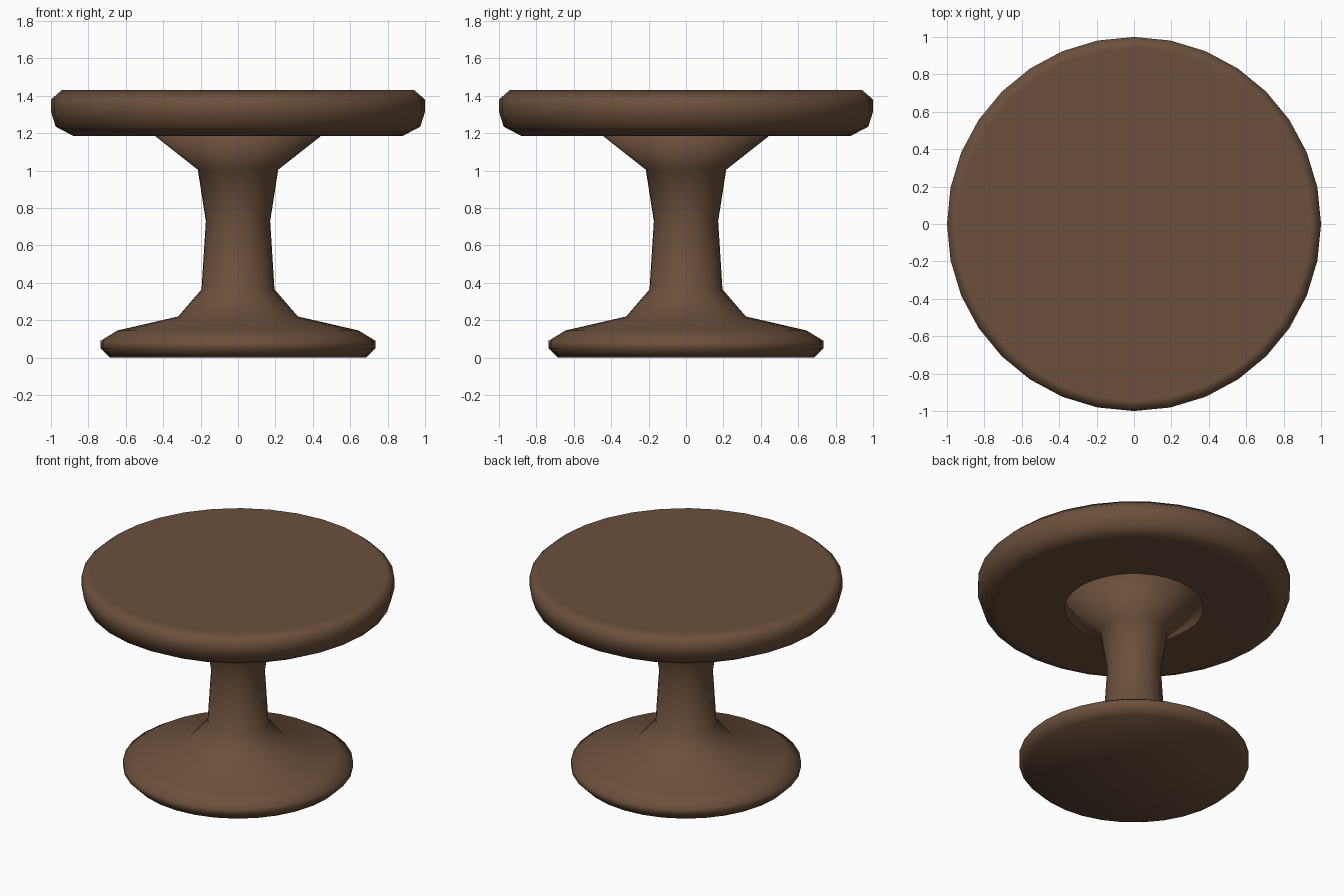
import bpy
import bmesh
from math import cos, sin, tau

SIDES = 32

cube = bpy.data.objects.get("Cube")
if cube:
    bpy.data.objects.remove(cube, do_unlink=True)

# Single dark wood colour
wood = bpy.data.materials.new("dark_brown_wood")
wood.use_nodes = True
colour = (0.15, 0.08, 0.045, 1)
wood.diffuse_color = colour
wood.node_tree.nodes["Principled BSDF"].inputs["Base Color"].default_value = colour


def lathe(name, profile):
    """Turn a bottom-to-top (radius, height) profile and cap both ends."""
    bm = bmesh.new()
    rings = [[bm.verts.new((r * cos(tau * i / SIDES), r * sin(tau * i / SIDES), z))
              for i in range(SIDES)] for r, z in profile]
    for low, high in zip(rings, rings[1:]):
        for i in range(SIDES):
            j = (i + 1) % SIDES
            bm.faces.new((low[i], low[j], high[j], high[i]))
    bm.faces.new(rings[0][::-1])
    bm.faces.new(rings[-1])
    for face in bm.faces:
        face.smooth = True
    mesh = bpy.data.meshes.new(name)
    bm.to_mesh(mesh)
    bm.free()
    mesh.materials.append(wood)
    obj = bpy.data.objects.new(name, mesh)
    bpy.context.collection.objects.link(obj)
    return obj


# Spreading foot, waisted column and flared collar
lathe("pedestal", [
    (0.685, 0), (0.735, 0.05), (0.735, 0.09), (0.645, 0.145), (0.32, 0.22),
    (0.195, 0.365), (0.172, 0.73), (0.215, 1.005), (0.45, 1.19)])

# Round top with chamfered rim; the flat faces keep their shading level
top = lathe("tabletop", [
    (0.88, 1.185), (0.975, 1.235), (1, 1.315), (1, 1.38), (0.943, 1.43)])
top.modifiers.new("flat_faces", "WEIGHTED_NORMAL")
